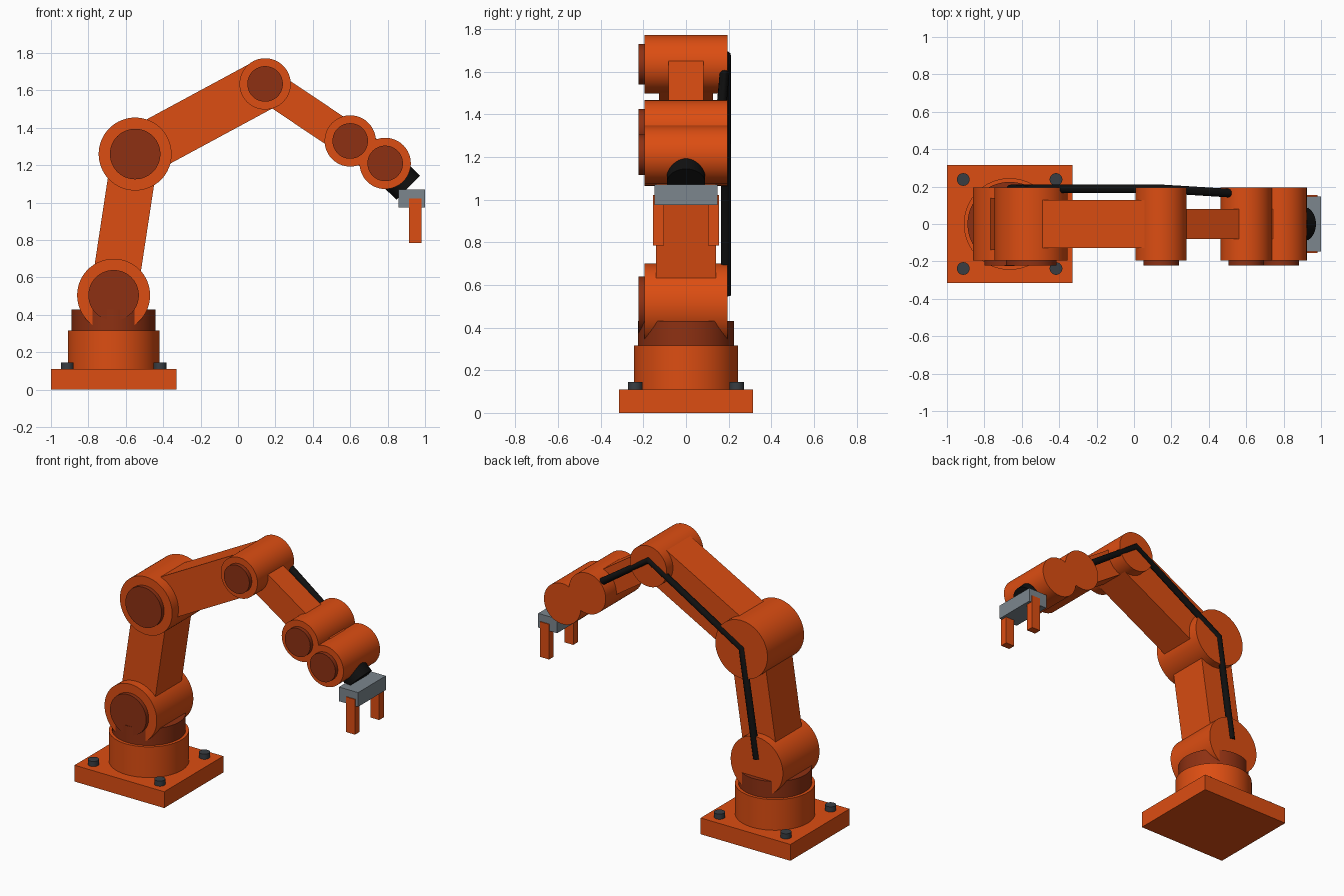
import bpy
import math
from mathutils import Vector

cube = bpy.data.objects.get("Cube")
if cube:
    bpy.data.objects.remove(cube, do_unlink=True)


def material(name, r, g, b):
    m = bpy.data.materials.new(name)
    m.use_nodes = True
    m.diffuse_color = (r, g, b, 1)
    m.node_tree.nodes["Principled BSDF"].inputs["Base Color"].default_value = (r, g, b, 1)
    return m


orange = material("orange_paint", 0.72, 0.075, 0.006)
rust = material("dark_orange", 0.27, 0.03, 0.006)
steel = material("grey_steel", 0.2, 0.24, 0.27)
bolt_grey = material("dark_bolt_metal", 0.04, 0.047, 0.055)
black = material("black_rubber", 0.005, 0.005, 0.005)


def finish(name, mat):
    ob = bpy.context.object
    ob.name = name
    ob.data.materials.append(mat)
    return ob


def box(name, mat, center, size, tilt=0.0):
    bpy.ops.mesh.primitive_cube_add(size=1, location=center, rotation=(0, tilt, 0))
    ob = finish(name, mat)
    ob.scale = size
    return ob


def cylinder(name, mat, start, end, radius, sides=64):
    a, b = Vector(start), Vector(end)
    rot = (b - a).to_track_quat('Z', 'Y').to_euler()
    bpy.ops.mesh.primitive_cylinder_add(vertices=sides, radius=radius, depth=(b - a).length,
                                        location=(a + b) / 2, rotation=rot)
    bpy.ops.object.shade_smooth_by_angle(angle=math.radians(35))
    return finish(name, mat)


# Base plate, pedestal, turntable and bolts
base_x = -0.665
box("base_plate", orange, (base_x, 0, 0.055), (0.67, 0.63, 0.11))
cylinder("pedestal", orange, (base_x, 0, 0.1), (base_x, 0, 0.317), 0.245)
cylinder("turntable", rust, (base_x, 0, 0.3), (base_x, 0, 0.43), 0.225)
for sx in (-1, 1):
    for sy in (-1, 1):
        x, y = base_x + sx * 0.248, sy * 0.238
        cylinder("base_bolt", bolt_grey, (x, y, 0.1), (x, y, 0.145), 0.034, 24)

# Joint drums with front caps: name, x, z, drum radius, cap radius
joints = [
    ("shoulder", base_x, 0.505, 0.195, 0.135),
    ("elbow", -0.55, 1.26, 0.195, 0.135),
    ("forearm", 0.145, 1.635, 0.137, 0.095),
    ("wrist", 0.6, 1.33, 0.137, 0.095),
    ("hand", 0.787, 1.21, 0.137, 0.095),
]
half = 0.195
for name, x, z, r, cap in joints:
    cylinder(name + "_joint", orange, (x, -half, z), (x, half, z), r)
    cylinder(name + "_cap", rust, (x, -0.222, z), (x, -half + 0.01, z), cap)

# Arm links between neighbouring joints: in-plane width, depth
links = [(0.25, 0.28), (0.268, 0.255), (0.176, 0.163), (0.172, 0.16)]
for (width, depth), a, b in zip(links, joints, joints[1:]):
    dx, dz = b[1] - a[1], b[2] - a[2]
    box(a[0] + "_link", orange, ((a[1] + b[1]) / 2, 0, (a[2] + b[2]) / 2),
        (math.hypot(dx, dz), depth, width), -math.atan2(dz, dx))

# Gripper
cylinder("gripper_neck", black, (0.787, 0, 1.2), (0.91, 0, 1.08), 0.09)
box("gripper_body", steel, (0.929, 0, 1.023), (0.142, 0.296, 0.096))
for side, name in ((1, "back_finger"), (-1, "front_finger")):
    box(name, orange, (0.948, side * 0.129, 0.903), (0.067, 0.05, 0.237))

# Cable along the back of the arm
path = [(-0.66, 0.187, 0.55), (-0.55, 0.188, 1.265), (0.145, 0.188, 1.675), (0.515, 0.165, 1.42)]
curve = bpy.data.curves.new("cable", 'CURVE')
curve.dimensions = '3D'
curve.bevel_depth = 0.023
curve.bevel_resolution = 4
curve.use_fill_caps = True
spline = curve.splines.new('POLY')
spline.points.add(len(path) - 1)
for point, co in zip(spline.points, path):
    point.co = (*co, 1)
cable = bpy.data.objects.new("cable", curve)
bpy.context.collection.objects.link(cable)
bpy.ops.object.select_all(action='DESELECT')
cable.select_set(True)
bpy.context.view_layer.objects.active = cable
bpy.ops.object.convert(target='MESH')
bpy.ops.object.shade_smooth_by_angle(angle=math.radians(50))
finish("cable", black)
